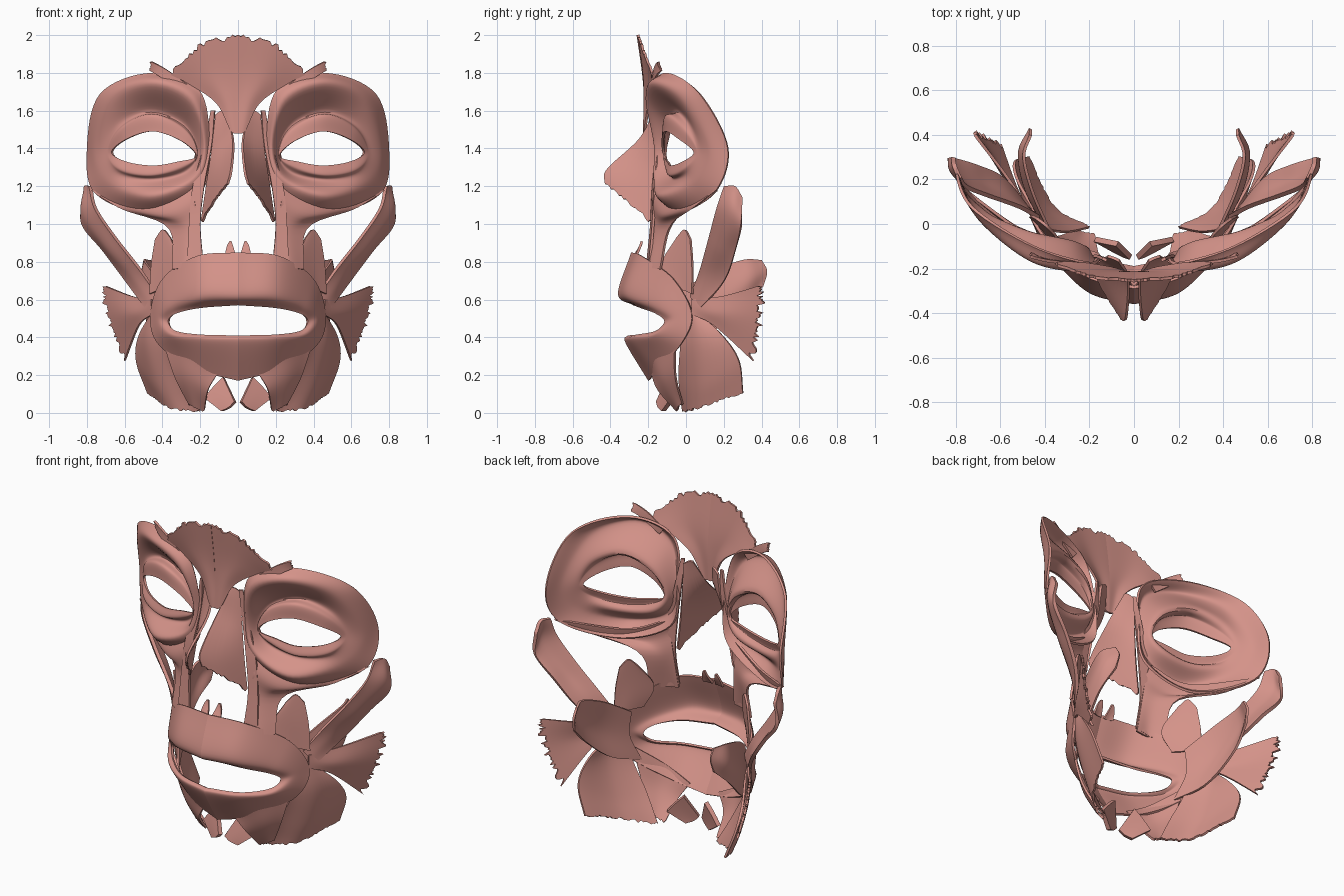
import bpy, bmesh, random
from mathutils import Vector

random.seed(4)
mat = bpy.data.materials.new("muscle")
mat.diffuse_color = (0.66, 0.29, 0.25, 1)


def spline(pts, t, closed=False):
    # Catmull-Rom through pts, t in 0..1
    n = len(pts)
    segs = n if closed else n - 1
    i = min(int(t * segs), segs - 1)
    f = t * segs - i

    def p(k):
        if closed:
            return pts[k % n]
        if k < 0:
            return pts[0] * 2 - pts[1]
        if k >= n:
            return pts[-1] * 2 - pts[-2]
        return pts[k]
    a, b, c, d = p(i - 1), p(i), p(i + 1), p(i + 2)
    return 0.5 * (2 * b + (c - a) * f + (2 * a - 5 * b + 4 * c - d) * f * f
                  + (3 * b - a - 3 * c + d) * f ** 3)


def sheet(name, rows, nu=20, nv=16, closed=False, jag=0.0, thick=0.013):
    # Smooth surface through rows of points, thickened and mirrored in x
    rows = [[Vector(q) for q in r] for r in rows]
    bm = bmesh.new()
    cols = []
    for i in range(nu if closed else nu + 1):
        line = [spline(r, i / nu, closed) for r in rows]
        end = 1 - jag * random.random()
        cols.append([bm.verts.new(spline(line, end * j / nv)) for j in range(nv + 1)])
    for i in range(nu):
        a, b = cols[i], cols[(i + 1) % len(cols)]
        for j in range(nv):
            bm.faces.new((a[j], b[j], b[j + 1], a[j + 1]))
    bmesh.ops.recalc_face_normals(bm, faces=bm.faces)
    bmesh.ops.solidify(bm, geom=bm.faces[:], thickness=thick)
    bmesh.ops.recalc_face_normals(bm, faces=bm.faces)
    me = bpy.data.meshes.new(name)
    bm.to_mesh(me)
    bm.free()
    me.materials.append(mat)
    ob = bpy.data.objects.new(name, me)
    bpy.context.collection.objects.link(ob)
    ob.modifiers.new("mirror", 'MIRROR').use_mirror_merge = False
    return ob


# Ring around the eye: outer edge, ridge, crease, lid bulge, lid edge
sheet("eye_ring", [
    [(.80, .22, 1.40), (.73, .07, 1.69), (.46, -.10, 1.80), (.205, -.18, 1.71),
     (.15, -.15, 1.42), (.19, -.13, 1.18), (.47, -.05, 1.06), (.755, .145, 1.16)],
    [(.76, .13, 1.39), (.67, -.01, 1.65), (.46, -.17, 1.74), (.25, -.21, 1.65),
     (.18, -.17, 1.42), (.24, -.17, 1.24), (.47, -.14, 1.15), (.69, .05, 1.22)],
    [(.70, .07, 1.38), (.63, .02, 1.53), (.46, -.05, 1.60), (.28, -.09, 1.53),
     (.21, -.12, 1.38), (.28, -.09, 1.27), (.47, -.06, 1.23), (.64, .01, 1.27)],
    [(.685, .055, 1.38), (.615, -.02, 1.505), (.455, -.105, 1.575), (.285, -.12, 1.50),
     (.215, -.12, 1.37), (.30, -.11, 1.30), (.46, -.09, 1.26), (.62, -.02, 1.29)],
    [(.67, .04, 1.38), (.59, -.04, 1.45), (.45, -.11, 1.49), (.30, -.13, 1.44),
     (.22, -.12, 1.36), (.32, -.10, 1.33), (.45, -.08, 1.31), (.59, -.02, 1.33)],
], nu=64, nv=32, closed=True)

# Mouth ring, half from top centre to bottom centre
sheet("mouth_ring", [
    [(0, -.29, .85), (.22, -.235, .83), (.40, -.07, .71), (.465, .03, .52),
     (.42, -.03, .36), (.22, -.15, .23), (0, -.20, .17)],
    [(0, -.36, .63), (.20, -.31, .63), (.36, -.16, .58), (.42, -.07, .50),
     (.36, -.16, .41), (.20, -.27, .38), (0, -.32, .37)],
    [(0, -.28, .57), (.20, -.24, .555), (.33, -.16, .525), (.37, -.115, .485),
     (.33, -.16, .435), (.20, -.26, .415), (0, -.31, .41)],
], nu=48, nv=18)

# Small tabs above the upper lip
sheet("lip_tab", [
    [(.01, -.28, .83), (.04, -.28, .83), (.07, -.27, .83)],
    [(.025, -.25, .88), (.04, -.25, .88), (.06, -.25, .88)],
    [(.035, -.24, .91), (.04, -.24, .91), (.045, -.24, .91)]], nu=6, nv=6)

# Forehead fan and brow slip
sheet("forehead_fan", [
    [(0, -.215, 1.48), (.02, -.215, 1.48), (.04, -.21, 1.50)],
    [(0, -.21, 1.65), (.06, -.21, 1.65), (.11, -.19, 1.64)],
    [(0, -.22, 1.80), (.14, -.21, 1.79), (.25, -.17, 1.74)],
    [(0, -.25, 2.01), (.20, -.23, 1.96), (.37, -.17, 1.80)]], nu=28, jag=.05)
sheet("brow_slip", [
    [(.27, -.17, 1.74), (.30, -.17, 1.70)],
    [(.38, -.16, 1.82), (.41, -.15, 1.78)],
    [(.47, -.14, 1.87), (.47, -.12, 1.82)]], nu=8, jag=.12)

# Nose side sheet and the strip beside it
sheet("nose_side", [
    [(.07, -.17, 1.60), (.09, -.16, 1.60), (.12, -.15, 1.58)],
    [(.03, -.25, 1.45), (.08, -.21, 1.42), (.14, -.16, 1.40)],
    [(.04, -.42, 1.29), (.10, -.32, 1.24), (.17, -.18, 1.20)],
    [(.06, -.43, 1.21), (.13, -.32, 1.12), (.20, -.19, 1.00)]], jag=.04)
sheet("nose_strip", [
    [(.125, -.17, 1.60), (.145, -.16, 1.60)],
    [(.14, -.16, 1.42), (.18, -.15, 1.42)],
    [(.18, -.18, 1.20), (.24, -.17, 1.20)],
    [(.20, -.19, 1.00), (.26, -.18, 1.00)],
    [(.185, -.21, .80), (.27, -.20, .77)]], nu=8, nv=24)

# Cheek muscles running to the mouth
sheet("upper_lip_lifter", [
    [(.24, -.15, 1.20), (.46, -.07, 1.12), (.78, .16, 1.18)],
    [(.23, -.18, 1.12), (.40, -.12, 1.05), (.62, .03, 1.08)],
    [(.21, -.18, 1.00), (.28, -.15, .98), (.37, -.09, .98)],
    [(.19, -.21, .78), (.27, -.20, .77), (.35, -.14, .76)]])
sheet("cheek_strap", [
    [(.79, .20, 1.20), (.815, .26, 1.20), (.82, .30, 1.14)],
    [(.76, .16, 1.08), (.82, .23, 1.06), (.83, .29, 1.00)],
    [(.66, .12, .93), (.70, .18, .88), (.72, .26, .86)],
    [(.52, .07, .75), (.57, .13, .73), (.60, .20, .70)],
    [(.43, .02, .62), (.46, .04, .58), (.49, .07, .55)]], nv=28, thick=.02)
sheet("corner_lifter", [
    [(.36, -.05, .93), (.40, -.01, .97), (.44, .02, .92)],
    [(.31, -.13, .79), (.39, -.04, .81), (.46, .03, .79)],
    [(.36, -.10, .66), (.42, -.02, .65), (.47, .03, .63)]])
sheet("deep_cheek", [
    [(.39, -.02, .65), (.40, -.02, .50), (.36, -.08, .34)],
    [(.46, .14, .75), (.49, .15, .58), (.45, .10, .40)],
    [(.50, .30, .81), (.52, .32, .69), (.50, .28, .55)],
    [(.47, .40, .81), (.47, .43, .75), (.48, .41, .67)]])
sheet("smile_fan", [
    [(.46, .03, .60), (.46, .03, .56), (.46, .03, .52)],
    [(.57, .20, .62), (.57, .18, .53), (.53, .15, .46)],
    [(.73, .41, .68), (.70, .41, .50), (.61, .37, .26)]], nu=44, jag=.09)

# Jaw and chin muscles
sheet("jaw_sheet", [
    [(.42, -.01, .55), (.45, .03, .55), (.46, .07, .53)],
    [(.39, -.03, .36), (.48, .07, .38), (.53, .20, .40)],
    [(.30, -.04, .18), (.43, .08, .17), (.54, .28, .27)],
    [(.20, -.02, .0), (.36, .07, .02), (.48, .30, .10)]], nu=40, jag=.03)
sheet("lower_lip_puller", [
    [(.41, -.06, .42), (.25, -.17, .30), (.10, -.19, .22)],
    [(.34, -.06, .20), (.26, -.12, .17), (.16, -.15, .12)],
    [(.26, -.02, .04), (.23, -.04, .02), (.18, -.05, .005)]], jag=.04)
sheet("chin_slip", [
    [(.08, -.10, .19), (.13, -.09, .14), (.18, -.08, .08)],
    [(.02, -.16, .06), (.05, -.15, .03), (.09, -.13, .01)]], nu=12, nv=8, thick=.025)

# Smooth shading with sharp rims
bpy.ops.object.select_all(action='SELECT')
bpy.context.view_layer.objects.active = bpy.data.objects["eye_ring"]
bpy.ops.object.shade_smooth_by_angle(angle=0.7)
